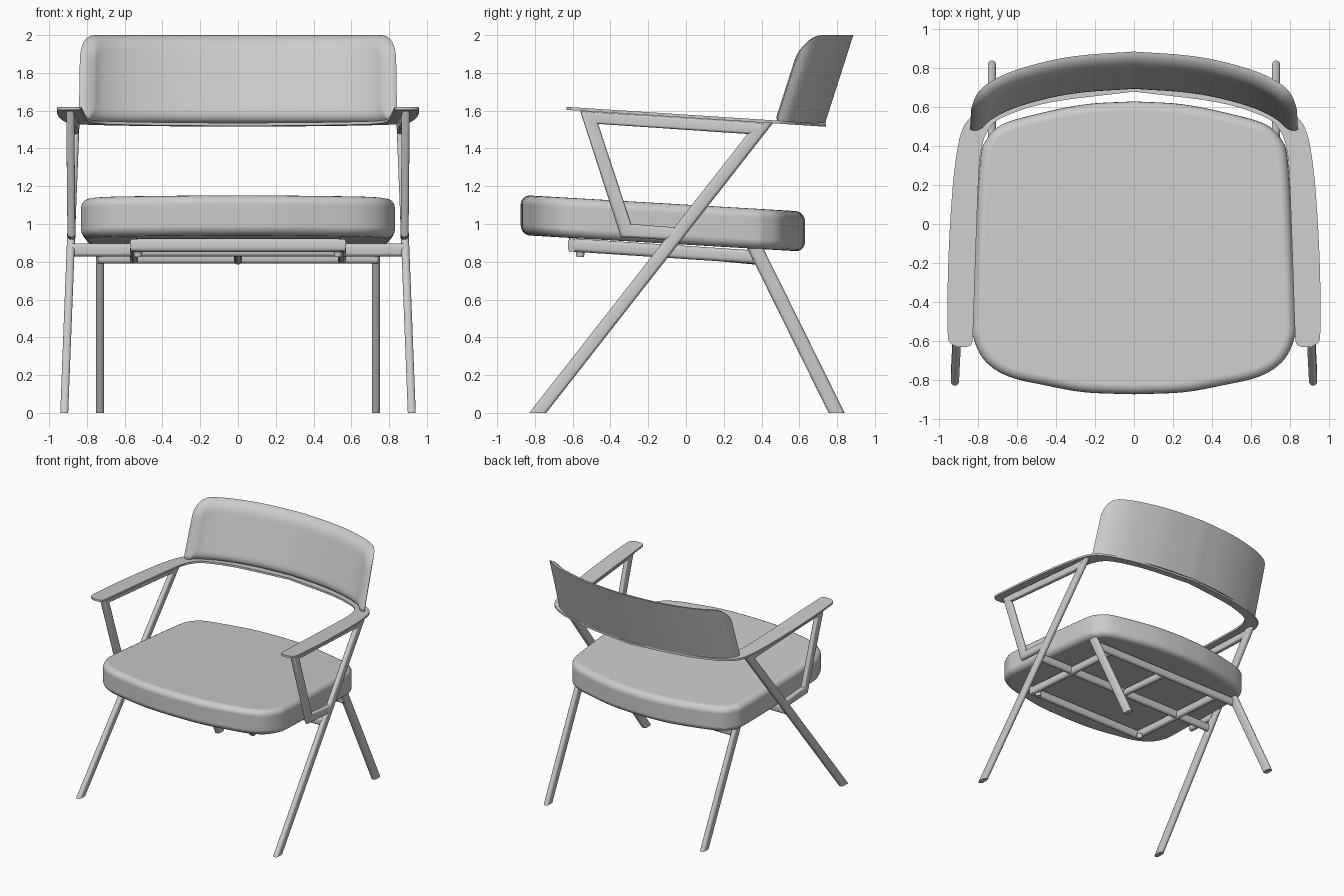
import bpy, bmesh
from math import sin, cos, pi, sqrt, radians
from mathutils import Vector as V

cube = bpy.data.objects.get("Cube")
if cube:
    bpy.data.objects.remove(cube, do_unlink=True)

GREY = (0.6, 0.6, 0.6, 1)
mat = bpy.data.materials.new("light grey")
mat.use_nodes = True
mat.diffuse_color = GREY
mat.node_tree.nodes["Principled BSDF"].inputs["Base Color"].default_value = GREY


def finish(name, bm, bevel=0):
    """Turn a bmesh into a smooth-shaded, optionally bevelled object."""
    bmesh.ops.recalc_face_normals(bm, faces=bm.faces)
    mesh = bpy.data.meshes.new(name)
    bm.to_mesh(mesh)
    bm.free()
    mesh.materials.append(mat)
    ob = bpy.data.objects.new(name, mesh)
    bpy.context.collection.objects.link(ob)
    bpy.ops.object.select_all(action='DESELECT')
    ob.select_set(True)
    bpy.context.view_layer.objects.active = ob
    bpy.ops.object.shade_smooth_by_angle(angle=radians(35))
    if bevel:
        mod = ob.modifiers.new("soft edge", 'BEVEL')
        mod.width, mod.segments = bevel, 5
        mod.limit_method, mod.angle_limit = 'ANGLE', radians(50)
        mod.harden_normals = True
    return ob


def spline(pts, steps=5):
    """Smooth open curve through the points."""
    pts = [V(p) for p in pts]
    ext = [2 * pts[0] - pts[1]] + pts + [2 * pts[-1] - pts[-2]]
    out = []
    for a, b, c, d in zip(ext, ext[1:], ext[2:], ext[3:]):
        for k in range(steps):
            t = k / steps
            out.append(0.5 * (2 * b + (c - a) * t + (2 * a - 5 * b + 4 * c - d) * t * t
                              + (3 * b - a - 3 * c + d) * t ** 3))
    return out + [pts[-1]]


def mirrored(half):
    """Close a half outline that starts and ends on x = 0."""
    return half + [V((-p.x, p.y)) for p in reversed(half[1:-1])]


def slab(name, outline, mid, slope, thick, bevel=0):
    """Extruded outline lying on a plane tilted along y."""
    bm = bmesh.new()
    low, top = ([bm.verts.new((p.x, p.y, mid + slope * p.y + s * thick / 2)) for p in outline]
                for s in (-1, 1))
    bm.faces.new(low)
    bm.faces.new(top)
    for i in range(len(low)):
        bm.faces.new((low[i - 1], low[i], top[i], top[i - 1]))
    return finish(name, bm, bevel)


def bar(name, sections, side, n=8):
    """Rounded flat tube through sections given by their two edge points."""
    bm = bmesh.new()
    side = V(side)
    rings = []
    for p, q in sections:
        p, q = V(p), V(q)
        mid, half = (p + q) / 2, (p - q) / 2
        flat = max(half.length - side.length, 0) / half.length
        ring = []
        for end in (1, -1):
            for k in range(n + 1):
                a = pi * k / n
                ring.append(bm.verts.new(mid + half * end * (flat + (1 - flat) * sin(a))
                                         + side * end * cos(a)))
        rings.append(ring)
    for r, s in zip(rings, rings[1:]):
        for i in range(len(r)):
            bm.faces.new((r[i - 1], r[i], s[i], s[i - 1]))
    bm.faces.new(rings[0])
    bm.faces.new(rings[-1])
    return finish(name, bm)


# Seat cushion
seat = spline([(0, -.875), (.25, -.865), (.45, -.83), (.64, -.785), (.76, -.71), (.82, -.6),
               (.83, -.48), (.81, 0), (.79, .33), (.76, .43), (.68, .51), (.5, .565),
               (.25, .615), (0, .63)])
slab("seat_cushion", mirrored(seat), .9965, -.0585, .212, .05)

# Armrests joined by the thin band under the backrest
outer = spline([(0, .74), (.43, .69), (.66, .635), (.8, .575), (.88, .49), (.92, .3),
                (.945, 0), (.957, -.3), (.957, -.56), (.945, -.61), (.91, -.632)])
inner = spline([(.86, -.632), (.832, -.61), (.825, -.5), (.815, -.2), (.8, .2), (.785, .38),
                (.75, .48), (.67, .55), (.43, .625), (0, .68)])
rail = outer + inner
bm = bmesh.new()
for sx in (1, -1):
    for dz in (-.008, .008):
        bm.faces.new([bm.verts.new((sx * p.x, p.y, 1.571 - .065 * p.y + dz)) for p in rail])
    bm.verts.ensure_lookup_table()
    n = len(rail)
    low, top = bm.verts[-2 * n:-n], bm.verts[-n:]
    for i in range(1, n):
        bm.faces.new((low[i - 1], low[i], top[i], top[i - 1]))
bmesh.ops.remove_doubles(bm, verts=bm.verts, dist=.0005)
finish("armrest_band", bm)

# Curved backrest: flat shell behind, padded face in front
arc = spline([(0, .737), (.25, .72), (.43, .692), (.62, .64), (.74, .585), (.81, .53), (.843, .475)], 8)
dist = [0]
for a, b in zip(arc, arc[1:]):
    dist.append(dist[-1] + (b - a).length)
LENGTH, HEIGHT, PAD, ROUND = dist[-1], .465, .062, .075


def along(s):
    """Point and inward normal on the backrest arc."""
    d = min(abs(s), LENGTH - 1e-6)
    i = max(k for k in range(len(dist) - 1) if dist[k] <= d)
    t = (arc[i + 1] - arc[i]).normalized()
    p = arc[i] + t * (d - dist[i])
    sx = 1 if s >= 0 else -1
    return V((sx * p.x, p.y, 0)), V((sx * t.y, -t.x, 0))


def edge_distance(s, h):
    r = .13 if h > HEIGHT / 2 else .04
    dx, dz = LENGTH - abs(s), min(h, HEIGHT - h)
    if dx < r and dz < r:
        return max(r - sqrt((r - dx) ** 2 + (r - dz) ** 2), 0)
    return min(dx, dz)


def trim(s, r):
    d = max(r - (LENGTH - abs(s)), 0)
    return r - sqrt(max(r * r - d * d, 0))


bm = bmesh.new()
COLS, ROWS = 72, 24
grids = []
for front in (0, 1):
    grid = []
    for i in range(COLS + 1):
        s = LENGTH * sin((i / COLS - .5) * pi)
        lo, hi = trim(s, .04), HEIGHT - trim(s, .13)
        col = []
        for j in range(ROWS + 1):
            h = lo + (hi - lo) * (1 - cos(pi * j / ROWS)) / 2
            p, nrm = along(s)
            e = 1 - min(edge_distance(s, h) / ROUND, 1)
            lift = front * PAD * sqrt(max(1 - e * e, 0))
            p += nrm * lift + V((0, .32 * h, 0))
            p.z = 1.535 + h
            p.x *= 1 - .02 * h
            col.append(bm.verts.new(p))
        grid.append(col)
    for a, b in zip(grid, grid[1:]):
        for j in range(ROWS):
            bm.faces.new((a[j], b[j], b[j + 1], a[j + 1]))
bmesh.ops.remove_doubles(bm, verts=bm.verts, dist=.0004)
finish("backrest", bm)

# Legs, arm supports and seat rails on both sides
T = .021
for sx, label in ((1, "left"), (-1, "right")):
    bar(label + "_front_leg", [((sx * .92, -.83, 0), (sx * .92, -.74, 0)),
                               ((sx * .86, .375, 1.54), (sx * .86, .465, 1.54))], (T, 0, 0))
    bar(label + "_rear_leg", [((sx * .73, .755, 0), (sx * .73, .84, 0)),
                              ((sx * .73, .325, .87), (sx * .73, .41, .87))], (T, 0, 0))
    bar(label + "_arm_support", [((sx * .88, -.08, .915), (sx * .88, -.03, .98)),
                                 ((sx * .882, -.345, .93), (sx * .882, -.29, 1.0)),
                                 ((sx * .888, -.56, 1.598), (sx * .888, -.465, 1.53)),
                                 ((sx * .862, .43, 1.535), (sx * .862, .35, 1.475))], (T, 0, 0))
    bar(label + "_seat_rail", [((sx * .55, -.62, .925), (sx * .55, -.62, .855)),
                               ((sx * .55, .37, .86), (sx * .55, .37, .79))], (T, 0, 0))
    bm = bmesh.new()
    bmesh.ops.create_cone(bm, cap_ends=True, segments=16, radius1=.02, radius2=.025, depth=.04)
    bmesh.ops.translate(bm, verts=bm.verts, vec=(sx * .53, -.56, .845))
    finish(label + "_rail_stop", bm)

# Bars across the frame
for name, x, y, z in (("front_seat_bar", .57, -.605, .888), ("middle_crossbar", .88, -.12, .862),
                      ("rear_crossbar", .74, .37, .825)):
    bar(name, [((s * x, y, z + .035), (s * x, y, z - .035)) for s in (-1, 1)], (0, T, 0))
bar("centre_rail", [((0, -.12, .89), (0, -.12, .83)), ((0, .37, .85), (0, .37, .785))], (T, 0, 0))
